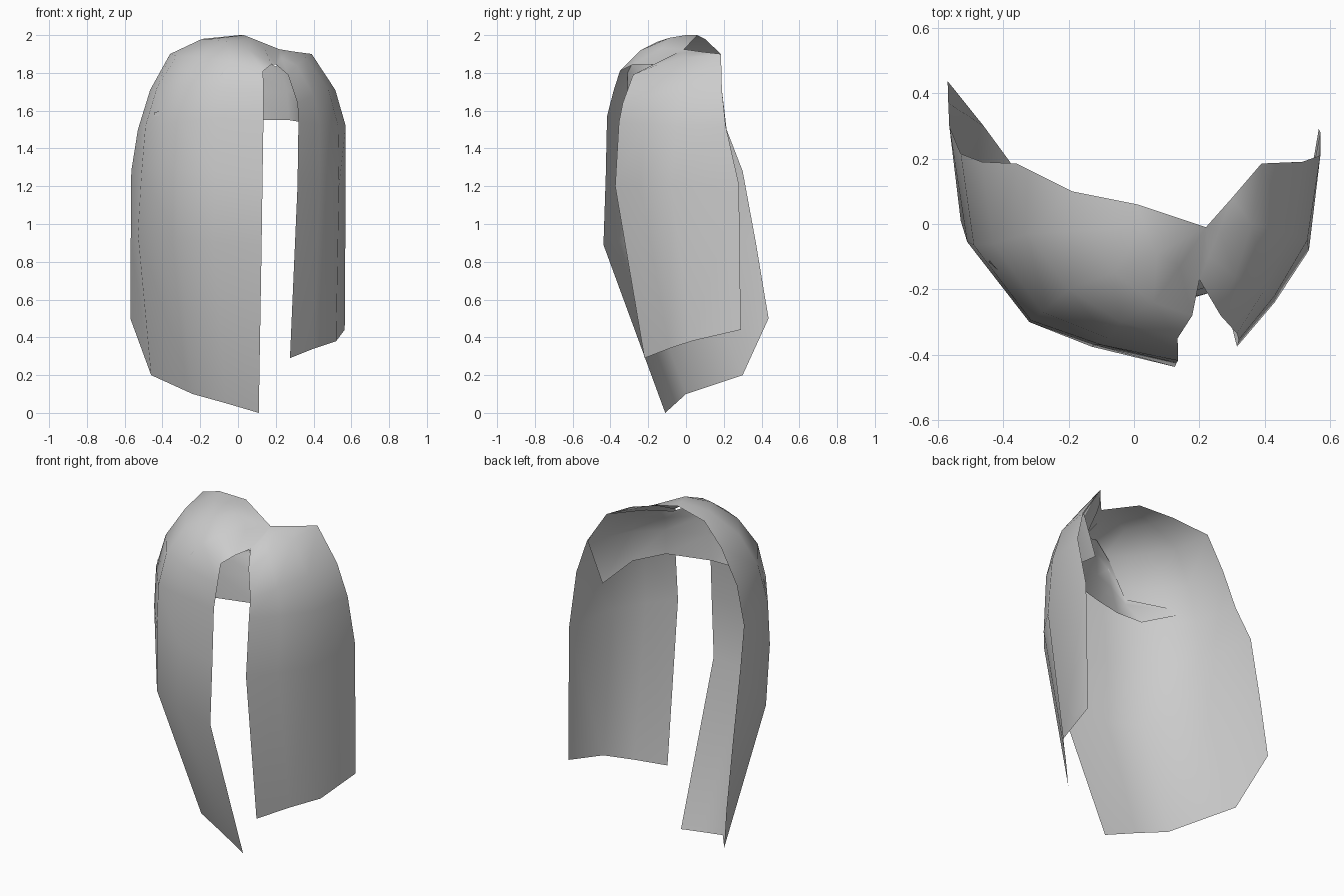
import bpy, bmesh

grey = bpy.data.materials.new("soft_grey")
grey.diffuse_color = (0.6, 0.6, 0.6, 1)


def loft(bm, rows, tip=None):
    """Skin an open sheet over rows of points, optionally closed in a tip."""
    grid = [[bm.verts.new(p) for p in row] for row in rows]
    for low, high in zip(grid, grid[1:]):
        for i in range(len(low) - 1):
            bm.faces.new((low[i], high[i], high[i + 1], low[i + 1]))
    if tip:
        end = bm.verts.new(tip)
        for a, b in zip(grid[-1], grid[-1][1:]):
            bm.faces.new((a, end, b))


def finish(bm, name):
    """Weld shared points and make a smooth grey object."""
    bmesh.ops.remove_doubles(bm, verts=bm.verts, dist=0.001)
    bmesh.ops.recalc_face_normals(bm, faces=bm.faces)
    for f in bm.faces:
        f.smooth = True
    me = bpy.data.meshes.new(name)
    bm.to_mesh(me)
    bm.free()
    me.materials.append(grey)
    bpy.context.collection.objects.link(bpy.data.objects.new(name, me))


parting = (.22, -.01, 1.925)
fork = (.2, -.17, 1.845)          # where the two locks split apart

# Wide lock: each row runs from the parting edge round to the back edge
hair = bmesh.new()
loft(hair, [
    [(.11, -.11, 0), (-.06, -.055, .05), (-.24, 0, .1), (-.46, .3, .2), (-.57, .437, .5)],
    [(.125, -.437, .89), (-.13, -.375, .9), (-.32, -.3, .92), (-.53, .01, .95), (-.568, .37, .9)],
    [(.13, -.425, 1.25), (-.12, -.37, 1.27), (-.32, -.3, 1.28), (-.51, -.055, 1.28), (-.565, .3, 1.28)],
    [(.135, -.418, 1.57), (-.1, -.37, 1.56), (-.315, -.295, 1.54), (-.49, -.065, 1.52), (-.53, .215, 1.5)],
    [(.135, -.385, 1.7), (-.08, -.35, 1.72), (-.28, -.27, 1.73), (-.43, -.06, 1.72), (-.465, .19, 1.71)],
    [(.133, -.35, 1.81), (-.04, -.3, 1.86), (-.2, -.2, 1.885), (-.325, -.03, 1.89), (-.36, .185, 1.9)],
    [(.178, -.28, 1.845), (.06, -.24, 1.92), (-.06, -.15, 1.965), (-.14, -.02, 1.98), (-.19, .1, 1.98)],
    [fork, (.14, -.13, 1.93), (.07, -.09, 1.985), (.03, 0, 2), (.01, .06, 2)],
], parting)

# Narrow lock on the other side of the parting
loft(hair, [
    [(.275, -.22, .29), (.4, -.09, .34), (.52, .03, .38), (.565, .29, .44)],
    [(.315, -.375, 1.2), (.43, -.24, 1.2), (.535, -.08, 1.2), (.57, .28, 1.21)],
    [(.32, -.355, 1.54), (.43, -.22, 1.53), (.53, -.05, 1.52), (.57, .21, 1.52)],
    [(.315, -.335, 1.64), (.4, -.2, 1.68), (.48, -.03, 1.71), (.515, .19, 1.71)],
    [(.265, -.28, 1.79), (.31, -.16, 1.84), (.36, 0, 1.88), (.39, .185, 1.9)],
    [fork, (.23, -.1, 1.88), (.26, -.02, 1.905), (.3, .08, 1.912)],
], parting)
finish(hair, "hair_locks")

# Inner lining bridging the gap, tapering to a point inside the wide lock
lining = bmesh.new()
loft(lining, [
    [(.42, .18, 1.48), (.39, -.06, 1.53), (.27, -.2, 1.55), (.02, -.27, 1.55),
     (-.13, -.29, 1.54), (-.28, -.27, 1.53), (-.44, -.11, 1.57)],
    [(.51, .19, 1.71), (.4, -.06, 1.7), (.26, -.18, 1.7), (.04, -.26, 1.7),
     (-.1, -.31, 1.7), (-.2, -.31, 1.63), (-.445, -.115, 1.58)],
    [(.39, .185, 1.9), (.32, -.02, 1.83), (.24, -.15, 1.79), (.05, -.25, 1.82),
     (-.08, -.31, 1.8), (-.2, -.31, 1.645), (-.445, -.115, 1.585)],
    [(.3, .075, 1.9), (.26, 0, 1.89), (.2, -.165, 1.835), (.06, -.24, 1.9),
     (-.07, -.29, 1.84), (-.2, -.31, 1.66), (-.445, -.115, 1.59)],
])
finish(lining, "inner_lining")
